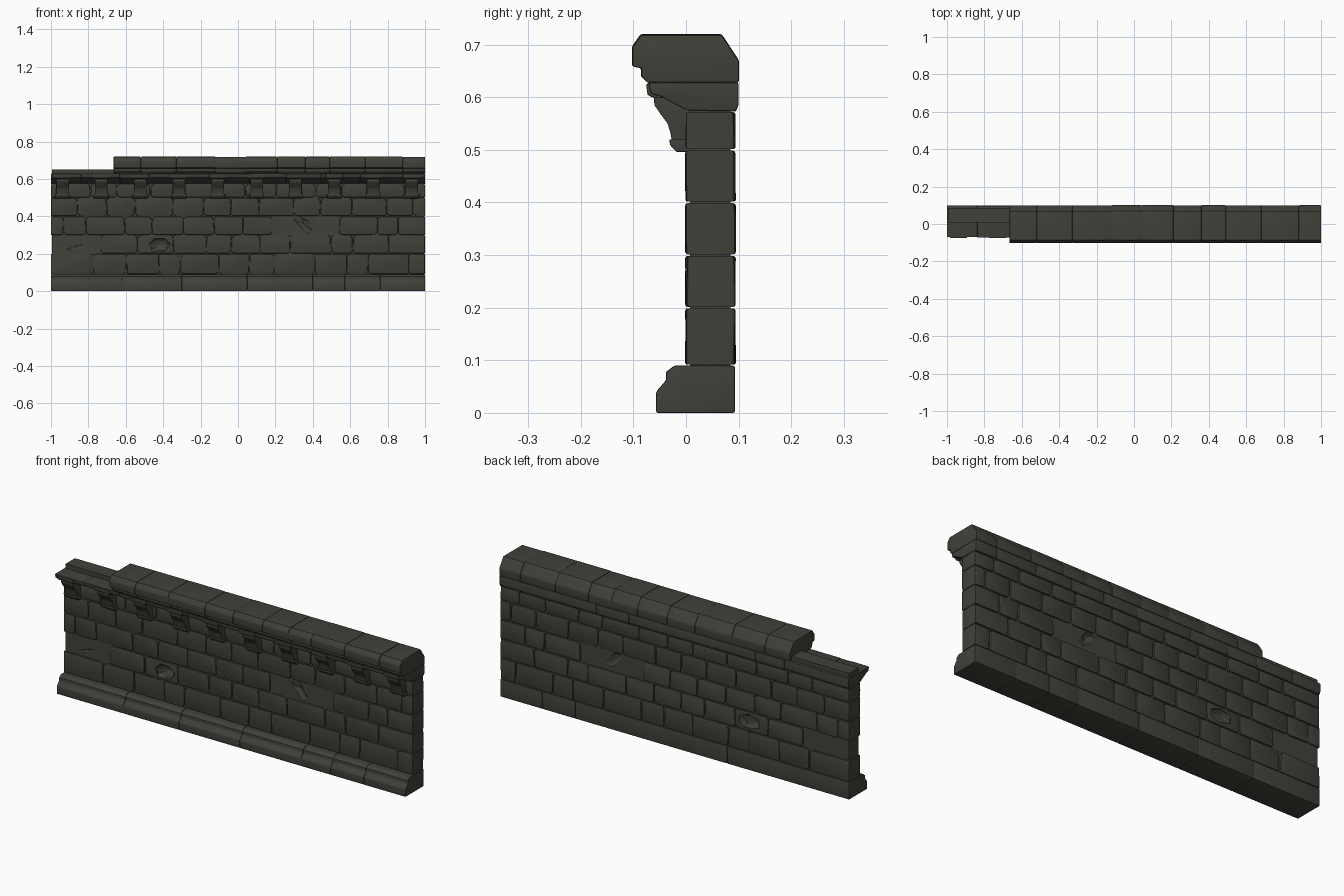
import bpy, bmesh, math, random
from mathutils import Vector

random.seed(7)
if "Cube" in bpy.data.objects:
    bpy.data.objects.remove(bpy.data.objects["Cube"], do_unlink=True)

stone = bpy.data.materials.new("dark grey stone")
stone.use_nodes = True
COLOUR = (0.052, 0.052, 0.043, 1)
stone.diffuse_color = COLOUR
shader = stone.node_tree.nodes["Principled BSDF"]
shader.inputs["Base Color"].default_value = COLOUR
shader.inputs["Roughness"].default_value = 0.9

BACK = 0.093
GAP = 0.0015


def finish(bm, name):
    bmesh.ops.recalc_face_normals(bm, faces=bm.faces[:])
    mesh = bpy.data.meshes.new(name)
    bm.to_mesh(mesh)
    bm.free()
    mesh.materials.append(stone)
    obj = bpy.data.objects.new(name, mesh)
    bpy.context.scene.collection.objects.link(obj)
    return obj


def shade(obj):
    bpy.ops.object.select_all(action='DESELECT')
    obj.select_set(True)
    bpy.context.view_layer.objects.active = obj
    bpy.ops.object.shade_smooth_by_angle(angle=math.radians(32))


def add_profile(bm, profile, x0, x1, bevel=0.004, jitter=0.0, segments=2):
    """Extrude a (y, z) outline from x0 to x1 and soften its edges."""
    dy, dz = (random.uniform(-jitter, jitter) for _ in "yz")
    part = bmesh.new()
    verts = [part.verts.new((x0, y + dy, z + dz)) for y, z in profile]
    face = part.faces.new(verts)
    out = bmesh.ops.extrude_face_region(part, geom=[face])
    for v in out["geom"]:
        if isinstance(v, bmesh.types.BMVert):
            v.co.x = x1
    bmesh.ops.recalc_face_normals(part, faces=part.faces[:])
    if bevel:
        bmesh.ops.bevel(part, geom=part.edges[:], offset=bevel, segments=segments,
                        affect='EDGES', profile=0.6, clamp_overlap=True)
    temp = bpy.data.meshes.new("temp")
    part.to_mesh(temp)
    part.free()
    bm.from_mesh(temp)
    bpy.data.meshes.remove(temp)


def add_brick(bm, x0, x1, z0, z1):
    """Block through the wall with rounded corners and worn edges."""
    part = bmesh.new()
    bmesh.ops.create_cube(part, size=1)
    for v in part.verts:
        v.co = Vector(((x0 + x1) / 2 + v.co.x * (x1 - x0),
                       BACK / 2 + v.co.y * BACK,
                       (z0 + z1) / 2 + v.co.z * (z1 - z0)))
        if abs(v.co.x) < 0.98:
            v.co.x += random.uniform(-0.004, 0.004)
        v.co.y += random.uniform(-0.002, 0.002)
    corners = [e for e in part.edges if abs(e.verts[0].co.y - e.verts[1].co.y) > 0.05
               and abs(e.verts[0].co.x) < 0.98]
    bmesh.ops.bevel(part, geom=corners, offset=random.uniform(0.01, 0.018),
                    segments=2, affect='EDGES', profile=0.5)
    rims = [e for e in part.edges if abs(e.verts[0].co.y - e.verts[1].co.y) < 0.05]
    bmesh.ops.bevel(part, geom=rims, offset=random.uniform(0.004, 0.007),
                    segments=2, affect='EDGES', profile=0.5)
    temp = bpy.data.meshes.new("temp")
    part.to_mesh(temp)
    part.free()
    bm.from_mesh(temp)
    bpy.data.meshes.remove(temp)


def joints(count, shift):
    """Irregular staggered joint positions along the wall."""
    step = 2 / count
    inner = [-1 + step * (i + shift) + random.uniform(-0.2, 0.2) * step
             for i in range(count + 1)]
    return [-1] + [x for x in inner if -0.94 < x < 0.94] + [1]


def chipper(name, centre, size, tilt=0.0):
    """Jagged lump used to break stone away."""
    bm = bmesh.new()
    bmesh.ops.create_icosphere(bm, subdivisions=2, radius=1)
    c, s = math.cos(tilt), math.sin(tilt)
    for v in bm.verts:
        p = v.co * random.uniform(0.72, 1.1)
        x, y, z = (p[i] * size[i] for i in range(3))
        v.co = Vector(centre) + Vector((x * c - z * s, y, x * s + z * c))
    obj = finish(bm, name)
    obj.hide_render = True
    return obj


def cut(obj, cutters):
    for cutter in cutters:
        mod = obj.modifiers.new("chip", 'BOOLEAN')
        mod.operation = 'DIFFERENCE'
        mod.solver = 'EXACT'
        mod.object = cutter
    graph = bpy.context.evaluated_depsgraph_get()
    mesh = bpy.data.meshes.new_from_object(obj.evaluated_get(graph))
    obj.modifiers.clear()
    obj.data = mesh


# Broken spots, matching on both faces of the wall
chips = []
for y in (0, BACK):
    chips += [chipper("hole_cutter", (-0.42, y, 0.25), (0.066, 0.028, 0.042)),
              chipper("gouge_cutter", (0.35, y, 0.36), (0.075, 0.02, 0.032), -0.75)]
chips.append(chipper("crack_cutter", (-0.87, 0, 0.235), (0.07, 0.012, 0.012), 0.35))
edge_chips = [chipper("edge_cutter", (x, -0.1, 0.715), (w, d, 0.045))
              for x, w, d in ((-0.775, 0.05, 0.06), (-0.71, 0.045, 0.045))]

# Recessed mortar core
bm = bmesh.new()
inset = 0.008
add_profile(bm, [(inset, 0.03), (inset, 0.65), (BACK - inset, 0.65),
                 (BACK - inset, 0.03)], -0.994, 0.994, bevel=0)
core = finish(bm, "mortar_core")
cut(core, chips)

# Brick courses
levels = [0.09, 0.2, 0.3, 0.4, 0.5, 0.573]
for row, (z0, z1) in enumerate(zip(levels, levels[1:])):
    bm = bmesh.new()
    xs = joints(12, 0.3 + 0.5 * (row % 2))
    for x0, x1 in zip(xs, xs[1:]):
        add_brick(bm, x0 + GAP * (x0 > -1), x1 - GAP * (x1 < 1), z0 + GAP, z1 - GAP)
    course = finish(bm, f"brick_course_{row + 1}")
    if row in (1, 2):
        cut(course, chips)
    shade(course)


def moulding(name, profile, xs, jitter):
    bm = bmesh.new()
    for x0, x1 in zip(xs, xs[1:]):
        add_profile(bm, profile, x0, x1, 0.004, jitter)
    return finish(bm, name)


# Stepped plinth along the foot
plinth = [(-0.057, 0), (-0.057, 0.04), (-0.038, 0.062), (-0.038, 0.078),
          (-0.022, 0.09), (BACK, 0.09), (BACK, 0)]
shade(moulding("plinth", plinth, [-1, -0.62, -0.3, 0.05, 0.4, 0.57, 0.76, 1], 0))

# Bed moulding below the coping
bed = [(-0.072, 0.628), (-0.068, 0.606), (-0.05, 0.602), (0, 0.575),
       (0.094, 0.573), (0.099, 0.585), (0.099, 0.628)]
shade(moulding("bed_moulding", bed, joints(9, 0.6), 0.001))

# Coping stones
coping = [(-0.085, 0.656), (-0.102, 0.659), (-0.102, 0.696), (-0.086, 0.719),
          (0.068, 0.719), (0.1, 0.67), (0.1, 0.629), (-0.074, 0.629), (-0.085, 0.64)]
top = moulding("coping", coping, [-1, -0.81, -0.665, -0.52, -0.33, -0.12, 0.04,
                                  0.21, 0.36, 0.49, 0.68, 0.88, 1], 0.001)
cut(top, edge_chips)
shade(top)

# Corbels under the moulding
body = [(0.01, 0.61), (-0.062, 0.61), (-0.06, 0.585), (-0.047, 0.566),
        (-0.035, 0.55), (-0.029, 0.53), (-0.026, 0.51), (0.01, 0.505)]
cap = [(0.01, 0.626), (-0.076, 0.626), (-0.073, 0.604), (-0.06, 0.598), (0.01, 0.598)]
foot = [(0.01, 0.52), (-0.032, 0.52), (-0.03, 0.508), (-0.018, 0.496), (0.01, 0.496)]
bm = bmesh.new()
for i in range(10):
    x = -0.938 + 0.2075 * i
    for profile, half in ((body, 0.034), (cap, 0.046), (foot, 0.04)):
        add_profile(bm, profile, x - half, x + half, 0.003)
shade(finish(bm, "corbels"))

# Remove the helper lumps
for helper in chips + edge_chips:
    bpy.data.objects.remove(helper, do_unlink=True)
